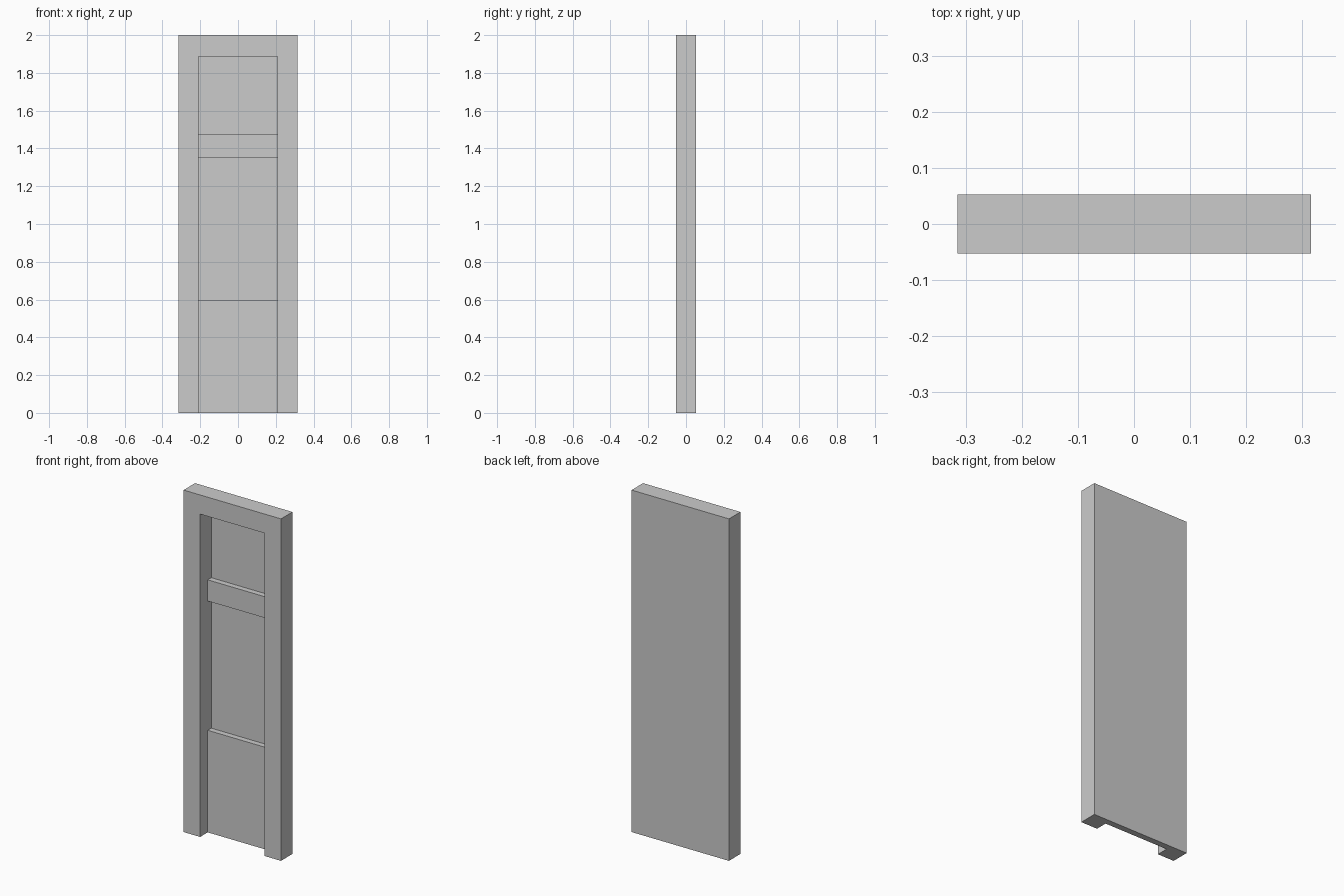
import bpy, bmesh

if "Cube" in bpy.data.objects:
    bpy.data.objects.remove(bpy.data.objects["Cube"])

HALF_W, HALF_D, HEIGHT = 0.315, 0.053, 2.0
OPEN_X, OPEN_TOP = 0.208, 1.888           # recess between the stiles
Y_RAIL = -HALF_D + 0.07                   # face of cross rail and lower panel
Y_BACK = HALF_D - 0.003                   # face of the thin backing sheet


def extrude_along_x(name, profile, half_width):
    """Extrude a closed (y, z) profile symmetrically along x."""
    bm = bmesh.new()
    face = bm.faces.new([bm.verts.new((-half_width, y, z)) for y, z in profile])
    moved = bmesh.ops.extrude_face_region(bm, geom=[face])["geom"]
    verts = [v for v in moved if isinstance(v, bmesh.types.BMVert)]
    bmesh.ops.translate(bm, verts=verts, vec=(2 * half_width, 0, 0))
    bmesh.ops.recalc_face_normals(bm, faces=bm.faces)
    mesh = bpy.data.meshes.new(name)
    bm.to_mesh(mesh)
    bm.free()
    obj = bpy.data.objects.new(name, mesh)
    bpy.context.collection.objects.link(obj)
    return obj


# Tall door slab
slab = extrude_along_x("door_slab", [
    (-HALF_D, 0), (HALF_D, 0), (HALF_D, HEIGHT), (-HALF_D, HEIGHT)], HALF_W)

# Stepped recess: leaves the lower panel, cross rail and backing sheet
recess = extrude_along_x("recess_cutter", [
    (-0.2, -0.1), (Y_RAIL, -0.1),
    (Y_RAIL, 0.597), (Y_BACK, 0.597),     # top of lower panel
    (Y_BACK, 1.353), (Y_RAIL, 1.353),     # underside of cross rail
    (Y_RAIL, 1.477), (Y_BACK, 1.477),     # top of cross rail
    (Y_BACK, OPEN_TOP), (-0.2, OPEN_TOP)], OPEN_X)

cut = slab.modifiers.new("recess", "BOOLEAN")
cut.operation = "DIFFERENCE"
cut.solver = "EXACT"
cut.object = recess
recess.hide_render = True
recess.display_type = "WIRE"
